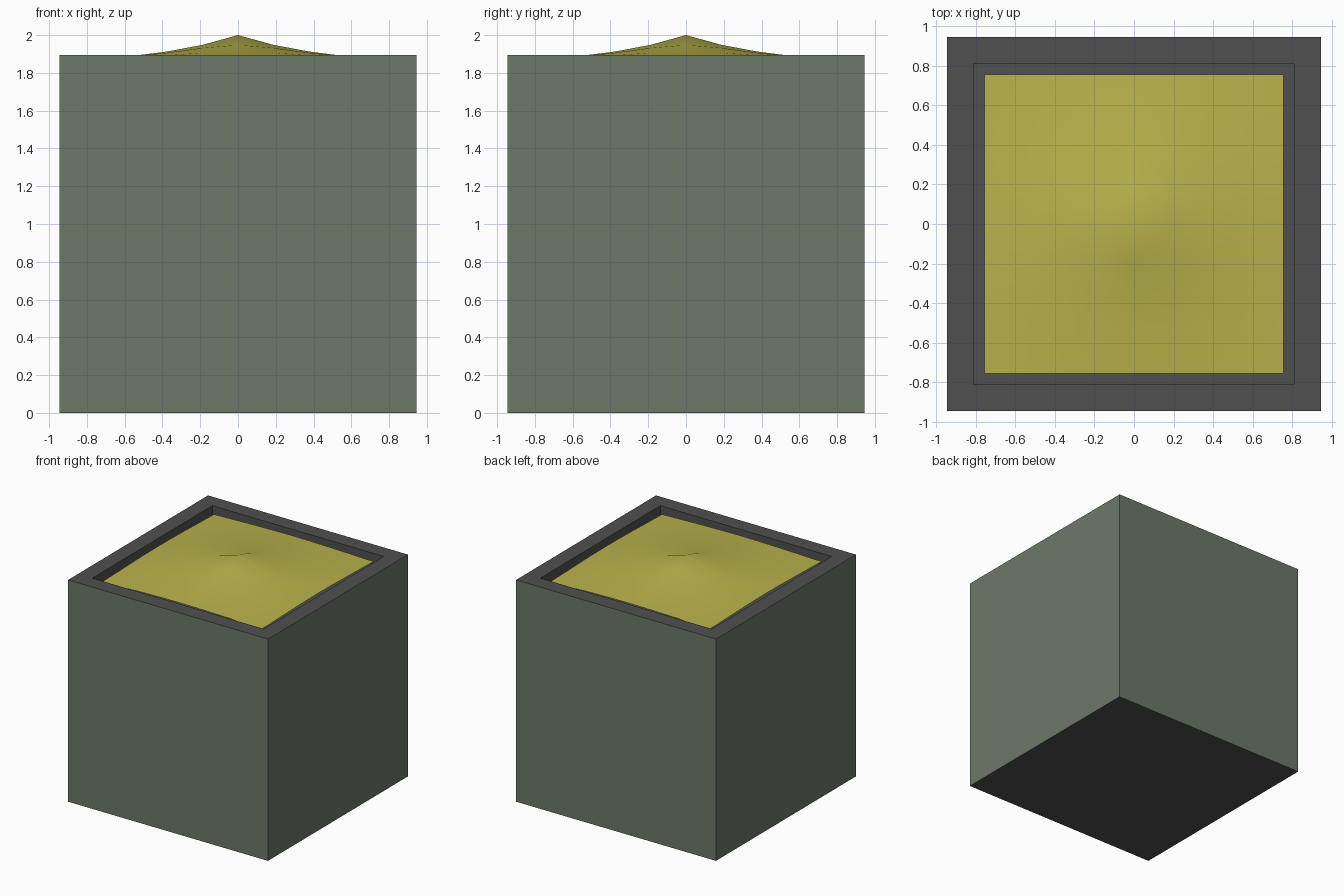
import bpy, bmesh, math

if "Cube" in bpy.data.objects:
    bpy.data.objects.remove(bpy.data.objects["Cube"])

OUTER, INNER, RIM_Z, FLOOR_Z = 0.945, 0.755, 1.895, 1.80
CELLS = 8


def material(name, rgb):
    m = bpy.data.materials.new(name)
    m.diffuse_color = (*rgb, 1)
    m.use_nodes = True
    m.node_tree.nodes["Principled BSDF"].inputs["Base Color"].default_value = m.diffuse_color
    return m


def add_object(name, bm, mats):
    mesh = bpy.data.meshes.new(name)
    bm.to_mesh(mesh)
    bm.free()
    for m in mats:
        mesh.materials.append(m)
    ob = bpy.data.objects.new(name, mesh)
    bpy.context.collection.objects.link(ob)
    return ob


green = material("green_panel", (0.15, 0.19, 0.14))
dark = material("dark_frame", (0.08, 0.08, 0.08))
yellow = material("yellow_fill", (0.48, 0.45, 0.07))

# Open-topped crate: green outer sides, dark rim, recess and base
bm = bmesh.new()
bmesh.ops.create_cube(bm, size=1)
for v in bm.verts:
    v.co = (v.co.x * 2 * OUTER, v.co.y * 2 * OUTER, (v.co.z + 0.5) * RIM_Z)
bm.normal_update()
for f in bm.faces:
    f.material_index = 1 if abs(f.normal.z) > 0.5 else 0
top = max(bm.faces, key=lambda f: f.calc_center_median().z)
bmesh.ops.inset_region(bm, faces=[top], thickness=OUTER - INNER)
ring = bmesh.ops.extrude_discrete_faces(bm, faces=[top])
for v in ring["faces"][0].verts:
    v.co.z = FLOOR_Z
add_object("crate", bm, [green, dark])

# Heaped fill: a grid raised to a soft central peak
bm = bmesh.new()
bmesh.ops.create_grid(bm, x_segments=CELLS, y_segments=CELLS, size=INNER)
for v in bm.verts:
    v.co.z = 1.84 + 0.16 * math.exp(-math.hypot(v.co.x, v.co.y) / 0.48)
# Split each cell across the slope so the facets ring the peak
for f in list(bm.faces):
    c = f.calc_center_median()
    a, b = [v for v in f.verts
            if (v.co.x - c.x) * (v.co.y - c.y) * c.x * c.y < 0]
    bmesh.ops.connect_verts(bm, verts=[a, b])
for f in bm.faces:
    f.smooth = True
add_object("heaped_fill", bm, [yellow])
